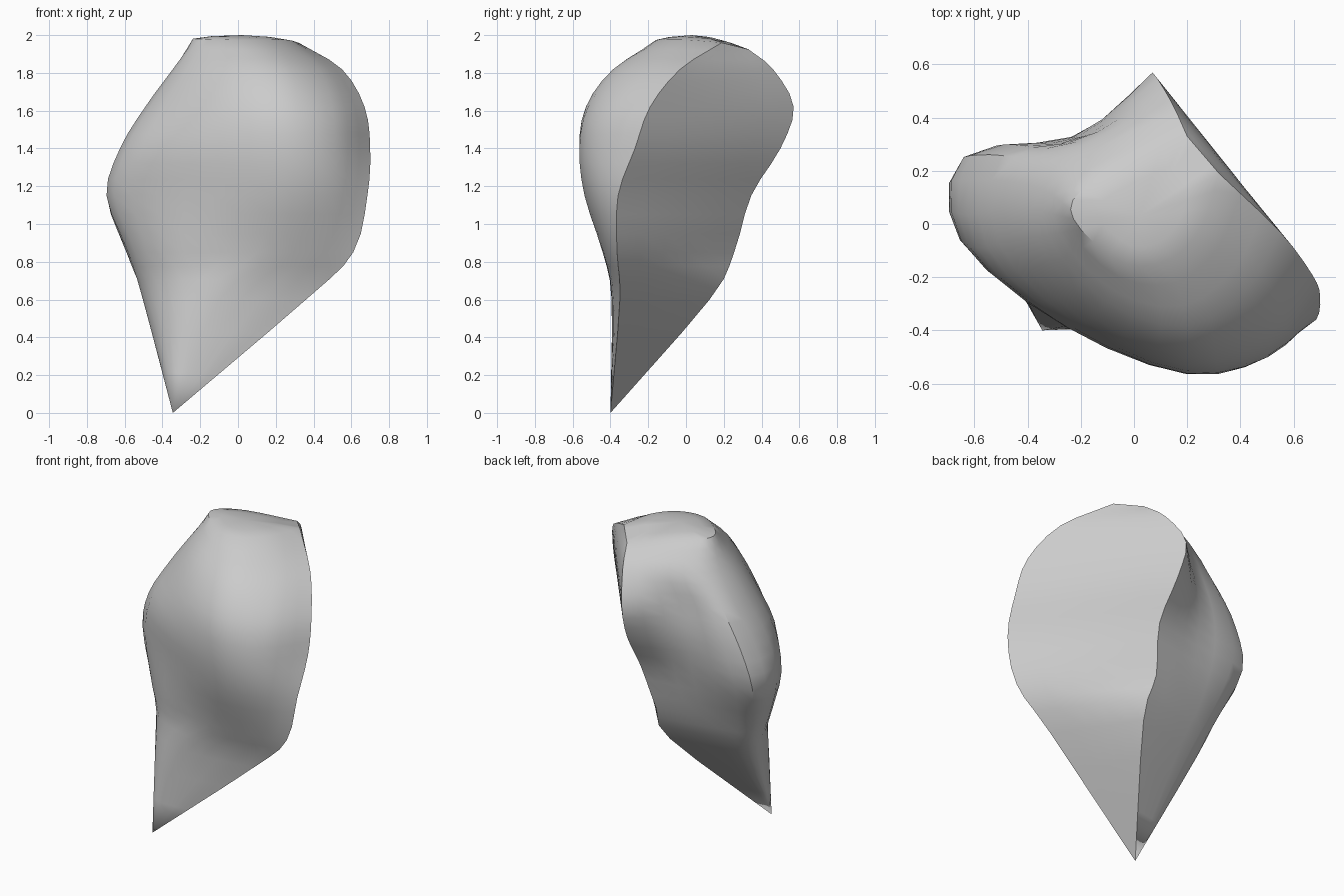
import bpy, bmesh, math
from mathutils import Vector

if "Cube" in bpy.data.objects:
    bpy.data.objects.remove(bpy.data.objects["Cube"])

# Cross-sections by height: from the right rim of the flat face, round the
# front, the left lobe and the back hollow, to the back rim of the flat face
SECTIONS = [
    (0.60, [(.36, -.35), (.12, -.385), (-.20, -.385), (-.40, -.28), (-.495, -.10), (-.47, .02), (-.23, .08), (.03, .125)]),
    (0.85, [(.61, -.365), (.38, -.425), (.10, -.435), (-.30, -.34), (-.545, -.12), (-.565, .11), (-.26, .20), (.04, .255)]),
    (1.15, [(.685, -.36), (.48, -.495), (.18, -.53), (-.28, -.36), (-.655, -.06), (-.65, .235), (-.25, .285), (.09, .345)]),
    (1.40, [(.70, -.27), (.51, -.49), (.20, -.565), (-.25, -.39), (-.59, -.09), (-.58, .26), (-.24, .325), (.08, .50)]),
    (1.62, [(.67, -.19), (.50, -.42), (.20, -.53), (-.18, -.37), (-.465, -.06), (-.45, .25), (-.19, .33), (.07, .57)]),
    (1.82, [(.55, -.03), (.43, -.24), (.20, -.385), (-.10, -.295), (-.325, -.04), (-.31, .20), (-.11, .34), (.14, .46)]),
]
# Top ring dips towards the back corner
TOP = [(.32, .19, 1.96), (.26, 0, 1.975), (.14, -.13, 1.975), (-.03, -.15, 1.975),
       (-.20, -.02, 1.98), (-.23, .09, 1.98), (-.08, .20, 1.97), (.20, .33, 1.925)]
TIP, CROWN = Vector((-.345, -.4, 0)), Vector((.02, .03, 2))


def spline(pts, steps):
    """Smooth curve through the points, ends included."""
    p = [2 * pts[0] - pts[1]] + pts + [2 * pts[-1] - pts[-2]]
    out = []
    for i in range(1, len(p) - 2):
        a, b, c, d = p[i - 1:i + 3]
        for k in range(steps):
            t = k / steps
            out.append(.5 * (2 * b + (c - a) * t + (2 * a - 5 * b + 4 * c - d) * t * t
                             + (3 * b - a - 3 * c + d) * t ** 3))
    return out + [pts[-1].copy()]


# Smooth wall around each section, then along the height
rings = [spline([Vector((x, y, z)) for x, y in pts], 3) for z, pts in SECTIONS]
rings.append(spline([Vector(p) for p in TOP], 3))
wall = [spline([TIP] + [r[i] for r in rings], 3)[1:] for i in range(len(rings[0]))]

bm = bmesh.new()
levels = []
for j in range(len(wall[0])):
    ring = [col[j] for col in wall]
    # flat face between the two rims
    ring += [ring[-1].lerp(ring[0], k / 5) for k in range(1, 5)]
    levels.append([bm.verts.new(p) for p in ring])
# rounded crown
levels.append([bm.verts.new(v.co.lerp(CROWN, .38) + Vector((0, 0, .006))) for v in levels[-1]])
n = len(levels[0])
tip, crown = bm.verts.new(TIP), bm.verts.new(CROWN)
for i in range(n):
    k = (i + 1) % n
    bm.faces.new((tip, levels[0][k], levels[0][i]))
    bm.faces.new((crown, levels[-1][i], levels[-1][k]))
    for a, b in zip(levels, levels[1:]):
        bm.faces.new((a[i], a[k], b[k], b[i]))
bmesh.ops.recalc_face_normals(bm, faces=bm.faces)

mesh = bpy.data.meshes.new("stone_flake")
bm.to_mesh(mesh)
bm.free()
flake = bpy.data.objects.new("stone_flake", mesh)
bpy.context.collection.objects.link(flake)
bpy.context.view_layer.objects.active = flake
flake.select_set(True)
bpy.ops.object.shade_smooth_by_angle(angle=math.radians(38))
